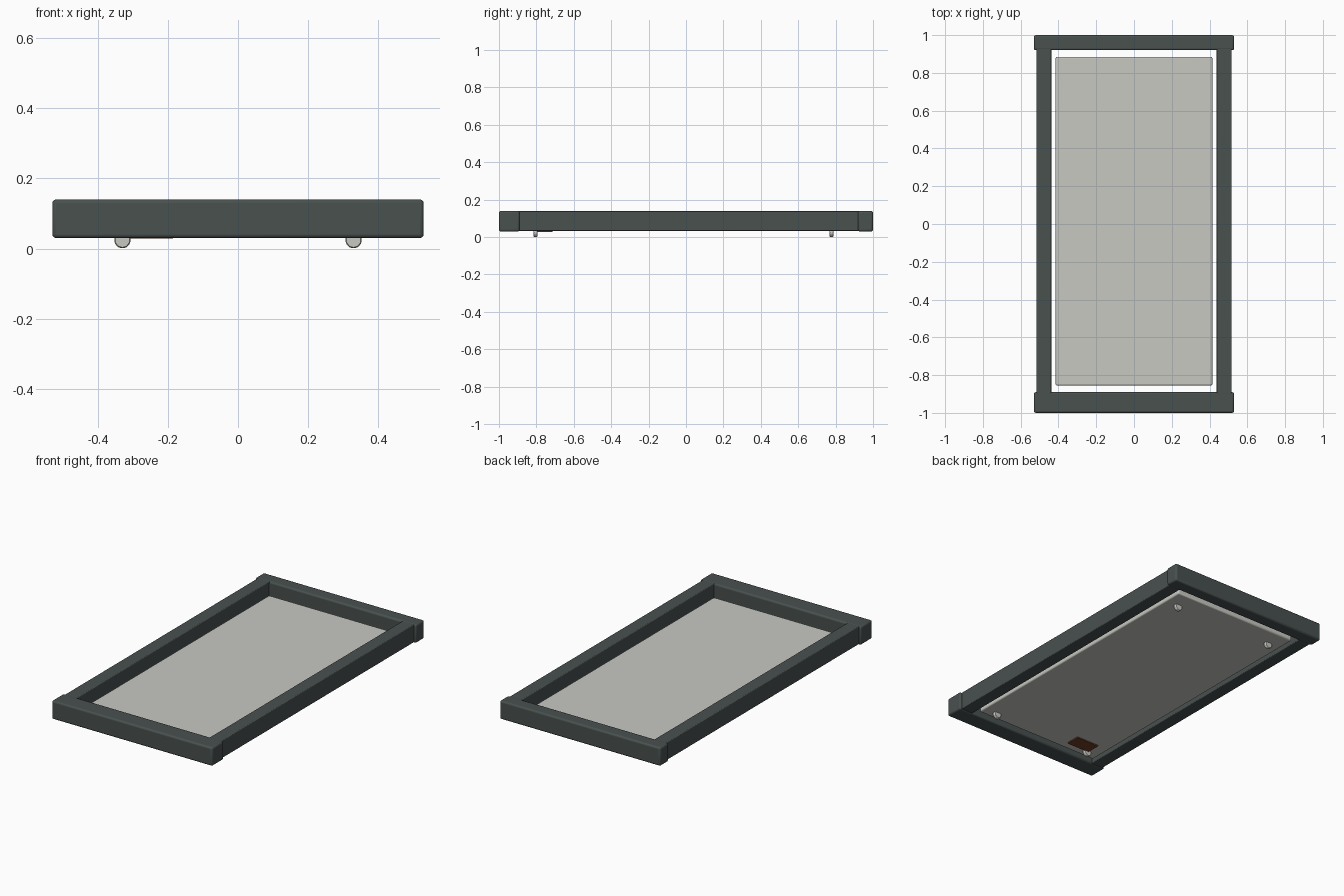
import bpy
from math import pi

cube = bpy.data.objects.get("Cube")
if cube:
    bpy.data.objects.remove(cube, do_unlink=True)


def material(name, rgb):
    mat = bpy.data.materials.new(name)
    mat.use_nodes = True
    mat.diffuse_color = (*rgb, 1)
    mat.node_tree.nodes["Principled BSDF"].inputs["Base Color"].default_value = (*rgb, 1)
    return mat


SLATE = material("dark slate", (0.065, 0.082, 0.078))
GREY = material("pale grey", (0.58, 0.58, 0.54))
BROWN = material("brown", (0.16, 0.05, 0.02))


def finish(obj, name, mat, bevel, segments=3):
    obj.name = name
    obj.data.materials.append(mat)
    if bevel:
        mod = obj.modifiers.new("rounded edges", "BEVEL")
        mod.width = bevel
        mod.segments = segments
        bpy.ops.object.shade_smooth_by_angle()
    return obj


def box(name, x, y, z, mat, bevel=0.0):
    """Box spanning the given (low, high) ranges."""
    spans = (x, y, z)
    bpy.ops.mesh.primitive_cube_add(size=1, location=[(a + b) / 2 for a, b in spans])
    obj = bpy.context.object
    obj.scale = [b - a for a, b in spans]
    bpy.ops.object.transform_apply(location=False, rotation=False, scale=True)
    return finish(obj, name, mat, bevel)


# Frame: two wide end rails with narrower side rails between them
box("front_rail", (-0.53, 0.53), (-1, -0.89), (0.03, 0.14), SLATE, 0.01)
box("back_rail", (-0.53, 0.53), (0.92, 1), (0.03, 0.14), SLATE, 0.01)
for side, sx in (("left", 1), ("right", -1)):
    x = sorted((sx * 0.438, sx * 0.517))
    box(side + "_rail", x, (-0.9, 0.93), (0.033, 0.139), SLATE, 0.004)

# Inset panel with a clear gap all round
box("panel", (-0.415, 0.415), (-0.855, 0.885), (0.035, 0.08), GREY, 0.008)

# Small plate under the panel
box("underside_plate", (-0.335, -0.185), (-0.8, -0.715), (0.028, 0.036), BROWN)

# Thin disc feet standing on edge
for end, y in (("front", -0.805), ("back", 0.778)):
    for side, x in (("left", 0.33), ("right", -0.33)):
        bpy.ops.mesh.primitive_cylinder_add(
            vertices=10, radius=0.024, depth=0.02,
            location=(x, y, 0.024), rotation=(pi / 2, 0, 0))
        finish(bpy.context.object, f"{end}_{side}_foot", GREY, 0.003, 1)
